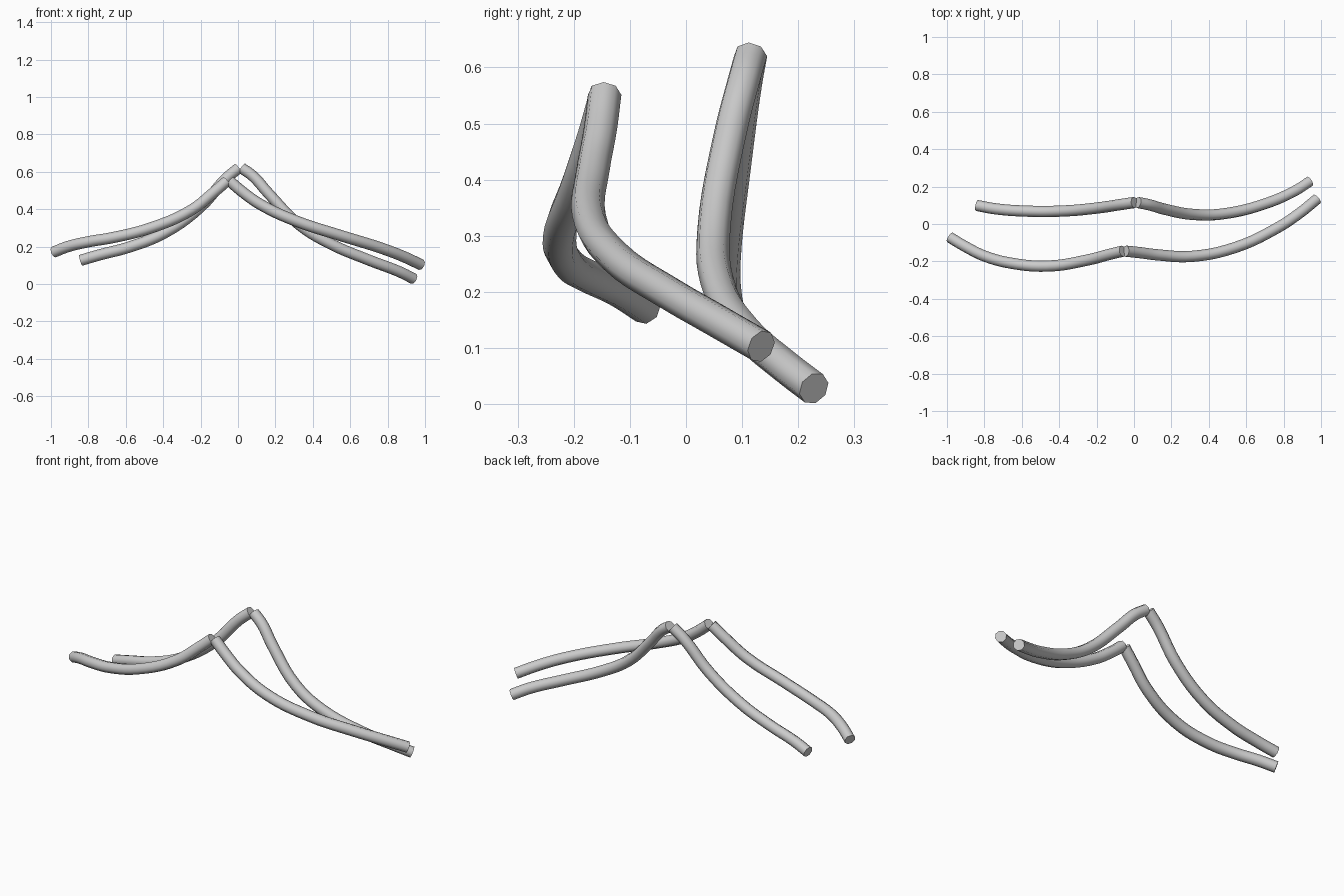
import bpy
import math

if "Cube" in bpy.data.objects:
    bpy.data.objects.remove(bpy.data.objects["Cube"])

RADIUS = 0.03

grey = bpy.data.materials.new("light_grey")
grey.diffuse_color = (0.6, 0.6, 0.6, 1.0)
grey.use_nodes = True
grey.node_tree.nodes["Principled BSDF"].inputs["Base Color"].default_value = grey.diffuse_color


def tube(name, points):
    """Eight-sided capped tube swept along a smooth path."""
    curve = bpy.data.curves.new(name, "CURVE")
    curve.dimensions = "3D"
    curve.resolution_u = 5
    curve.bevel_depth = RADIUS
    curve.bevel_resolution = 2
    curve.use_fill_caps = True
    spline = curve.splines.new("BEZIER")
    spline.bezier_points.add(len(points) - 1)
    for bp, co in zip(spline.bezier_points, points):
        bp.co = co
        bp.handle_left_type = bp.handle_right_type = "AUTO"
    obj = bpy.data.objects.new(name, curve)
    bpy.context.collection.objects.link(obj)
    bpy.ops.object.select_all(action="DESELECT")
    obj.select_set(True)
    bpy.context.view_layer.objects.active = obj
    bpy.ops.object.convert(target="MESH")
    obj = bpy.context.object
    obj.name = name
    obj.data.materials.clear()
    obj.data.materials.append(grey)
    bpy.ops.object.shade_smooth_by_angle(angle=math.radians(50))
    return obj


# Rear pair, meeting at the higher peak
tube("back_right_arm", [
    (0.02, 0.115, 0.62), (0.08, 0.103, 0.577), (0.16, 0.08, 0.488),
    (0.33, 0.05, 0.315), (0.49, 0.056, 0.217), (0.70, 0.108, 0.128),
    (0.86, 0.177, 0.067), (0.94, 0.228, 0.028)])
tube("back_left_arm", [
    (0.003, 0.115, 0.62), (-0.065, 0.105, 0.563), (-0.20, 0.085, 0.412),
    (-0.39, 0.069, 0.275), (-0.58, 0.069, 0.198), (-0.74, 0.081, 0.156),
    (-0.84, 0.099, 0.127)])

# Front pair, meeting at the lower peak
tube("front_right_arm", [
    (-0.045, -0.145, 0.551), (0.03, -0.153, 0.488), (0.126, -0.165, 0.422),
    (0.31, -0.173, 0.337), (0.54, -0.126, 0.262), (0.757, -0.026, 0.195),
    (0.88, 0.054, 0.149), (0.979, 0.134, 0.103)])
tube("front_left_arm", [
    (-0.06, -0.145, 0.55), (-0.13, -0.162, 0.49), (-0.25, -0.193, 0.395),
    (-0.46, -0.225, 0.302), (-0.66, -0.209, 0.25), (-0.80, -0.171, 0.226),
    (-0.91, -0.116, 0.200), (-0.985, -0.071, 0.171)])
